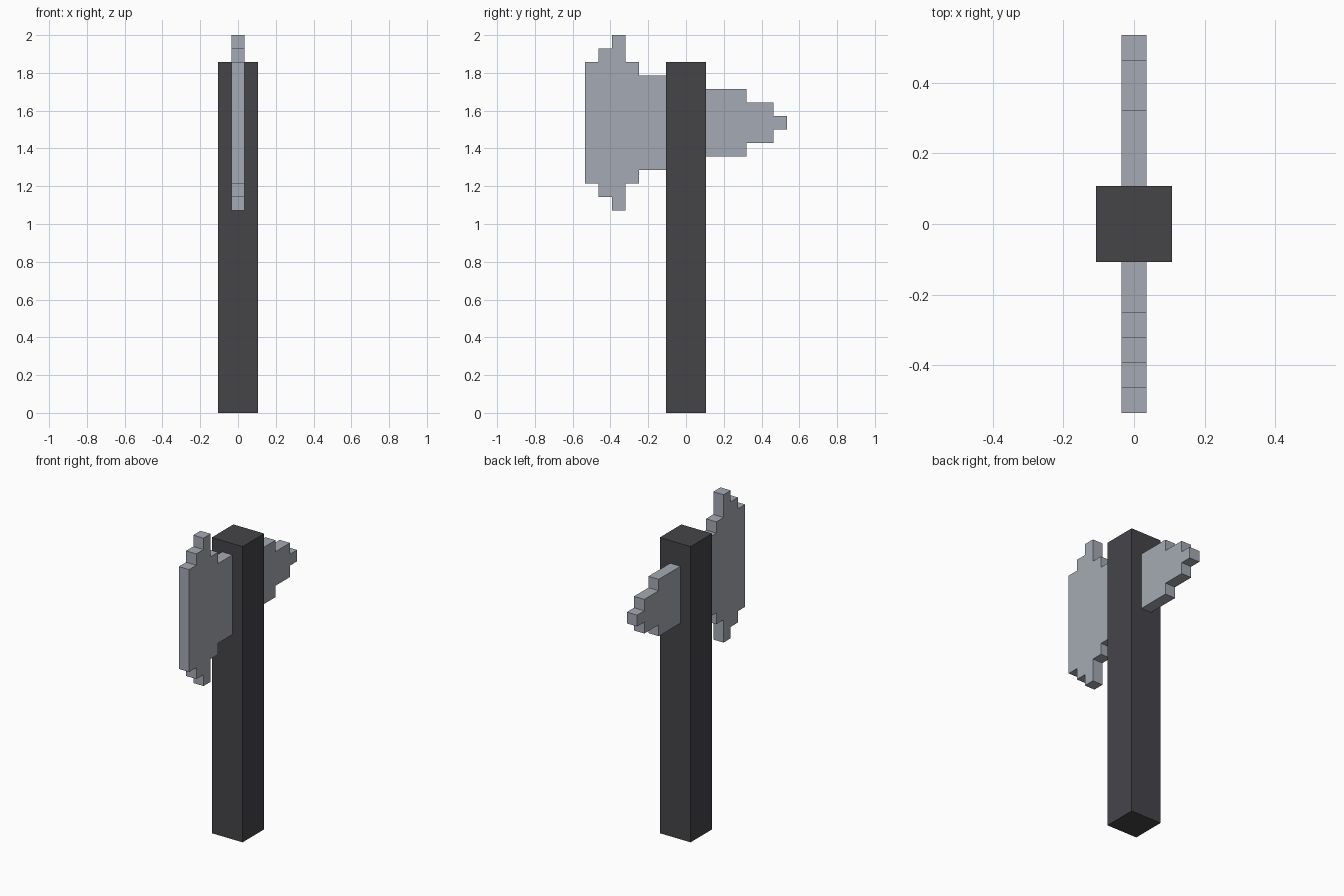
import bpy
import bmesh

U = 2 / 28            # one block
MID = 21.5            # height of the head's centre line, in blocks

cube = bpy.data.objects.get("Cube")
if cube:
    bpy.data.objects.remove(cube, do_unlink=True)


def material(name, rgb):
    mat = bpy.data.materials.new(name)
    mat.use_nodes = True
    mat.diffuse_color = (*rgb, 1)
    mat.node_tree.nodes["Principled BSDF"].inputs["Base Color"].default_value = (*rgb, 1)
    return mat


def finish(name, bm, mat):
    bmesh.ops.recalc_face_normals(bm, faces=bm.faces)
    mesh = bpy.data.meshes.new(name)
    bm.to_mesh(mesh)
    bm.free()
    mesh.materials.append(mat)
    obj = bpy.data.objects.new(name, mesh)
    bpy.context.collection.objects.link(obj)


def stepped_plate(name, start, steps, mat):
    """Plate one block thick; steps are (width, half height) along y."""
    upper, y = [], start
    for width, half in steps:
        upper += [(y, half), (y + width, half)]
        y += width
    outline = upper + [(y, -h) for y, h in reversed(upper)]
    bm = bmesh.new()
    verts = [bm.verts.new((-U / 2, y * U, (MID + h) * U)) for y, h in outline]
    face = bm.faces.new(verts)
    moved = bmesh.ops.extrude_face_region(bm, geom=[face])["geom"]
    bmesh.ops.translate(bm, vec=(U, 0, 0),
                        verts=[v for v in moved if isinstance(v, bmesh.types.BMVert)])
    finish(name, bm, mat)


charcoal = material("charcoal", (0.06, 0.059, 0.066))
steel = material("steel grey", (0.376, 0.402, 0.451))

# Square handle
bm = bmesh.new()
bmesh.ops.create_cube(bm, size=1)
bmesh.ops.scale(bm, vec=(3 * U, 3 * U, 26 * U), verts=bm.verts)
bmesh.ops.translate(bm, vec=(0, 0, 13 * U), verts=bm.verts)
finish("handle", bm, charcoal)

# Broad blade at the front, pointed spike at the back
stepped_plate("axe_blade", -7.5, [(1, 4.5), (1, 5.5), (1, 6.5), (1, 4.5), (2, 3.5)], steel)
stepped_plate("back_spike", 1.5, [(3, 2.5), (2, 1.5), (1, 0.5)], steel)
